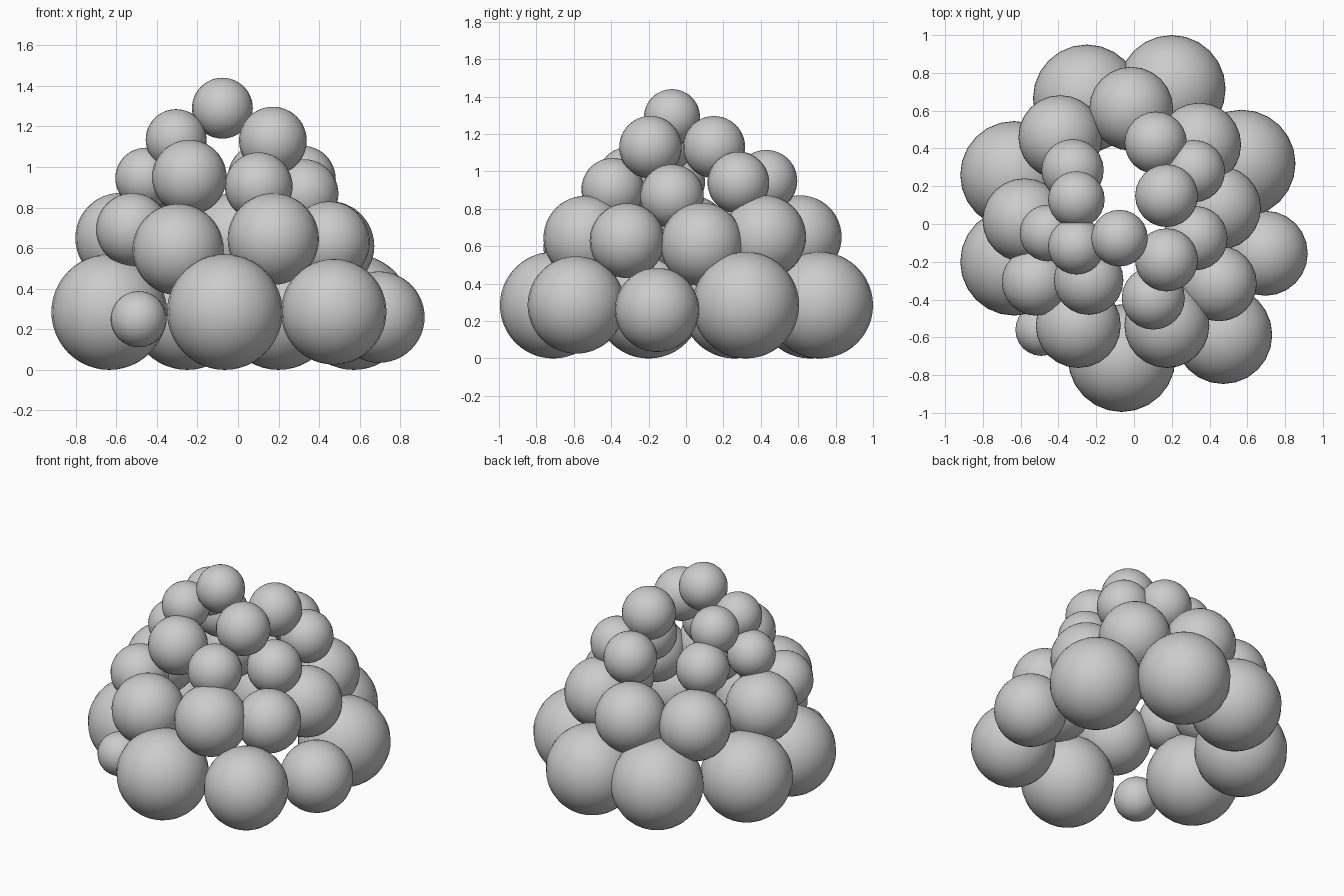
import bpy


def ball(name, x, y, z, r):
    bpy.ops.mesh.primitive_uv_sphere_add(segments=24, ring_count=24, radius=r, location=(x, y, z))
    ob = bpy.context.object
    ob.name = name
    bpy.ops.object.shade_smooth()


def tier(name, balls):
    for i, b in enumerate(balls):
        ball(f"{name}_{i + 1}", *b)


# Ground ring of large balls, with one small filler ball at the front left
B = 0.285
tier("base_ball", [
    (-0.25, 0.665, B, B), (0.20, 0.715, B, B), (0.57, 0.32, B, B),
    (0.695, -0.155, 0.26, 0.225), (0.472, -0.587, 0.286, 0.26),
    (-0.065, -0.71, B, B), (-0.635, -0.20, B, B), (-0.635, 0.26, B, B),
])
ball("filler_ball", -0.49, -0.56, 0.25, 0.138)

# Second ring
tier("second_ring_ball", [
    (-0.015, 0.61, 0.65, 0.222), (-0.39, 0.46, 0.64, 0.222),
    (0.345, 0.42, 0.65, 0.222), (0.45, 0.085, 0.61, 0.222),
    (0.45, -0.315, 0.63, 0.2), (0.174, -0.537, 0.645, 0.225),
    (-0.295, -0.537, 0.593, 0.225), (-0.52, -0.305, 0.692, 0.18),
    (-0.58, 0.02, 0.65, 0.222),
])

# Third ring
tier("third_ring_ball", [
    (0.115, 0.43, 0.95, 0.165), (0.317, 0.28, 0.94, 0.165),
    (0.325, -0.075, 0.868, 0.17), (0.102, -0.392, 0.905, 0.167),
    (-0.24, -0.297, 0.95, 0.184), (-0.455, -0.048, 0.945, 0.15),
    (-0.325, 0.285, 0.94, 0.165),
])

# Fourth ring
tier("fourth_ring_ball", [
    (0.172, 0.15, 1.13, 0.166), (0.172, -0.19, 1.13, 0.167),
    (-0.305, -0.117, 1.135, 0.15), (-0.305, 0.13, 1.135, 0.15),
])

# Crown
ball("top_ball", -0.077, -0.075, 1.29, 0.15)
